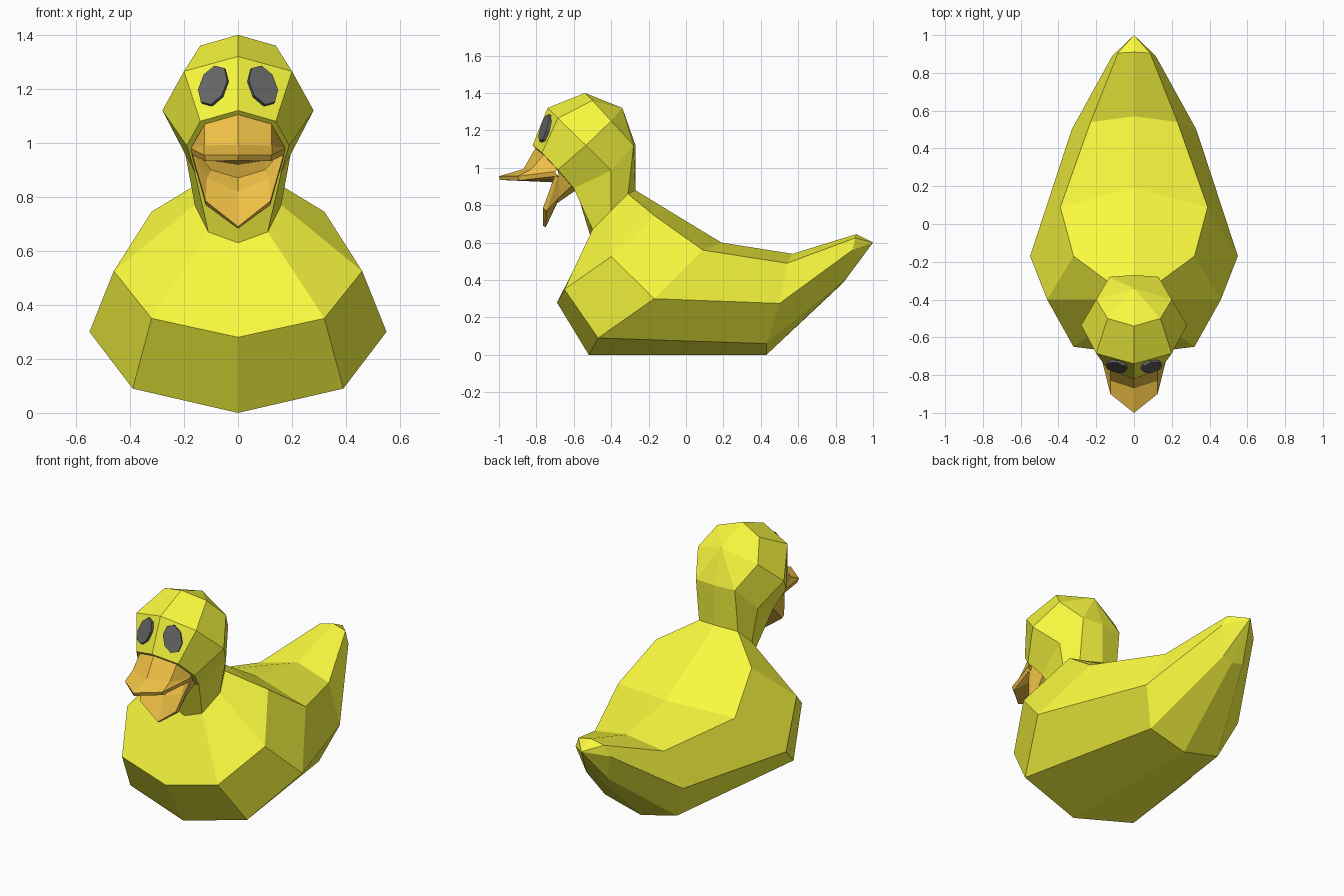
import bpy, bmesh
from math import sin, cos, pi
from mathutils import Vector as V

if "Cube" in bpy.data.objects:
    bpy.data.objects.remove(bpy.data.objects["Cube"])


def material(name, color):
    m = bpy.data.materials.new(name)
    m.diffuse_color = (*color, 1)
    m.use_nodes = True
    m.node_tree.nodes["Principled BSDF"].inputs["Base Color"].default_value = m.diffuse_color
    return m


yellow = material("yellow", (0.95, 0.95, 0.05))
orange = material("orange", (0.87, 0.53, 0.06))
black = material("black", (0.13, 0.13, 0.13))


def build(name, strips, mat):
    """Loft each list of right-half rows, then mirror across x and weld."""
    bm = bmesh.new()
    for rows in strips:
        for a, b in zip(rows, rows[1:]):
            for i in range(len(a) - 1):
                quad = [V(a[i]), V(a[i + 1]), V(b[i + 1]), V(b[i])]
                if all(abs(p.x) < 1e-5 for p in quad):
                    continue
                for s in (1, -1):
                    bm.faces.new([bm.verts.new((p.x * s, p.y, p.z)) for p in quad])
    bmesh.ops.remove_doubles(bm, verts=bm.verts, dist=1e-4)
    bmesh.ops.recalc_face_normals(bm, faces=bm.faces)
    me = bpy.data.meshes.new(name)
    bm.to_mesh(me)
    bm.free()
    me.materials.append(mat)
    ob = bpy.data.objects.new(name, me)
    bpy.context.collection.objects.link(ob)
    return ob


# Body half rings, from neck base to tail tip (front/bottom centre to back/top centre)
neck = [(0, -.51, .63), (.11, -.50, .67), (.16, -.40, .77), (.13, -.31, .86), (0, -.27, .88)]
chest = [(0, -.69, .28), (.32, -.65, .35), (.46, -.40, .525), (.32, -.17, .745), (0, -.10, .776)]
belly = [(0, -.52, 0), (.39, -.47, .09), (.55, -.17, .30), (.39, .09, .56), (0, .19, .60)]
rump = [(0, .43, 0), (.24, .43, .06), (.33, .50, .275), (.23, .54, .49), (0, .57, .54)]
tail = [(0, .84, .385), (.07, .85, .40), (.115, .89, .56), (.085, .905, .625), (0, .91, .645)]
tip = [(0, 1, .60)] * 5

# Head half rings: crown (around the back pole), brow, mouth opening
crown = [(0, -.54, 1.40), (.14, -.50, 1.36), (.20, -.40, 1.25), (.13, -.28, 1.12), (0, -.27, 1.12)]
pole = [(0, -.34, 1.32)] * 5
brow = [(0, -.74, 1.32), (.20, -.685, 1.265), (.28, -.535, 1.12), (.20, -.40, .985)]
mouth = [(0, -.82, 1.12), (.14, -.77, 1.08), (.19, -.685, .99), (.16, -.60, .89), (0, -.58, .86)]
rim = [V(p).lerp(V((0, -.70, .99)), .12) for p in mouth]

build("body_and_head", [
    [neck, chest, belly, rump, tail, tip],
    [pole, crown],
    [crown[:4], brow],
    [brow, mouth[:4]],
    [[mouth[4], mouth[3], brow[3], crown[3], crown[4]], neck],
    [mouth, rim],
], yellow)

# Upper and lower bill, each lofted from the rim over the lip and back into the mouth
corner = (.175, -.70, .98)
roof = [(0, -.66, .92), (.10, -.67, .935), (.155, -.69, .965)]
floor = [(0, -.64, .87), (.10, -.66, .90), (.155, -.69, .965)]
build("upper_bill", [[
    rim[:3],
    [(0, -.87, .993), (.125, -.83, .99), corner],
    [(0, -1, .955), (.125, -.90, .955), corner],
    [(0, -.995, .935), (.12, -.89, .932), (.17, -.69, .955)],
    roof,
]], orange)
build("lower_bill", [[
    roof,
    floor,
    [(0, -.705, .82), (.115, -.70, .87), (.165, -.70, .96)],
    [(0, -.765, .69), (.12, -.765, .785), (.17, -.70, .96)],
    [(0, -.75, .682), (.12, -.745, .77), (.17, -.685, .95)],
    [(0, -.69, .81), (.125, -.68, .84), (.17, -.68, .95)],
    [rim[4], rim[3], rim[2]],
]], orange)

# Eyes: thin octagonal discs lying on the face plane
normal = V((.34, -.88, .35)).normalized()
up = V((-.25, 0, 1))
up = (up - normal * up.dot(normal)).normalized()
side = up.cross(normal)
centre = V((.09, -.75, 1.21))


def disc(offset, size):
    return [centre + normal * offset + size * (side * .054 * cos(t) + up * .08 * sin(t))
            for t in [(i + .5) * pi / 4 for i in range(9)]]


build("eyes", [[[centre - normal * .01] * 9, disc(-.01, 1), disc(.012, 1), [centre + normal * .012] * 9]], black)
